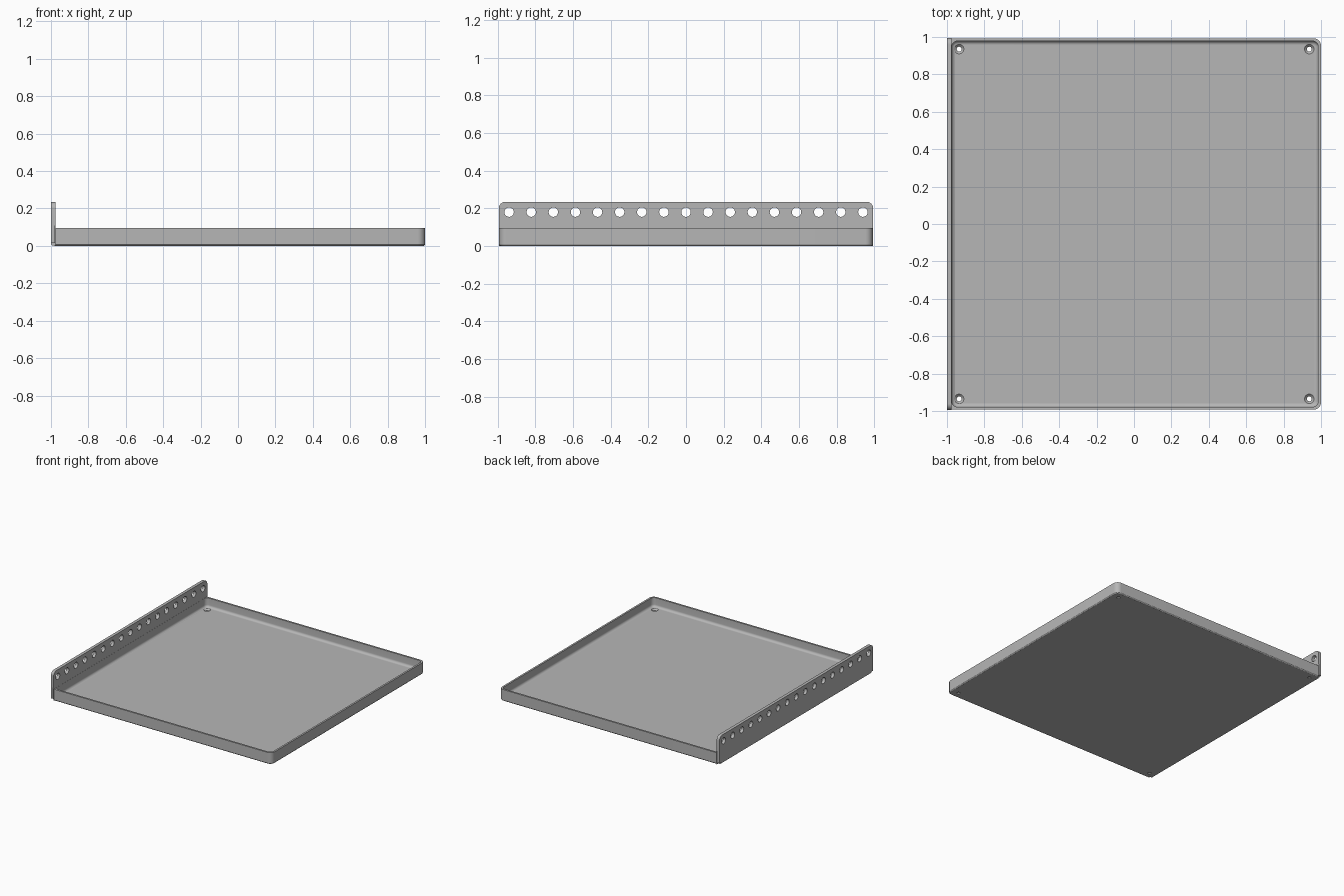
import bpy, bmesh
from math import sin, cos, pi, radians
from mathutils import Matrix, Vector

cube = bpy.data.objects.get("Cube")
if cube:
    bpy.data.objects.remove(cube)

steel = bpy.data.materials.new("grey steel")
steel.use_nodes = True
steel.diffuse_color = (0.47, 0.47, 0.47, 1)
steel.node_tree.nodes["Principled BSDF"].inputs["Base Color"].default_value = steel.diffuse_color


def rounded(u0, u1, v, r_low, r_high, inset=0.0, segs=8):
    """Rectangle outline with separate corner radii at its low and high u ends."""
    u0, u1, v = u0 + inset, u1 - inset, v - inset
    points = []
    for u, s, t, r, start in ((u1, 1, 1, r_high, 0), (u0, -1, 1, r_low, 1),
                              (u0, -1, -1, r_low, 2), (u1, 1, -1, r_high, 3)):
        if r == 0:
            points.append((u, t * v))
            continue
        r = max(r - inset, 0.002)
        for i in range(segs + 1):
            a = (start + i / segs) * pi / 2
            points.append((u - s * r + r * cos(a), t * (v - r) + r * sin(a)))
    return points


def loft(name, rings, along_x=False):
    """Closed solid through (outline, level) rings, stacked on z or on x."""
    bm = bmesh.new()
    loops = [[bm.verts.new((h, v, u) if along_x else (u, v, h)) for u, v in outline]
             for outline, h in rings]
    for a, b in zip(loops, loops[1:]):
        for i in range(len(a)):
            j = (i + 1) % len(a)
            bm.faces.new((a[i], a[j], b[j], b[i]))
    bm.faces.new(loops[0][::-1])
    bm.faces.new(loops[-1])
    return finish(name, bm)


def finish(name, bm):
    bmesh.ops.recalc_face_normals(bm, faces=bm.faces)
    mesh = bpy.data.meshes.new(name)
    bm.to_mesh(mesh)
    bm.free()
    mesh.materials.append(steel)
    obj = bpy.data.objects.new(name, mesh)
    bpy.context.collection.objects.link(obj)
    return obj


def combine(target, other, operation):
    """Apply a boolean and drop the helper object."""
    mod = target.modifiers.new("boolean", "BOOLEAN")
    mod.operation, mod.solver, mod.object = operation, "EXACT", other
    bpy.context.view_layer.objects.active = target
    bpy.ops.object.modifier_apply(modifier=mod.name)
    bpy.data.objects.remove(other)


# Outer body of the tray, with a small bend radius under the rim
def body(inset):
    return rounded(-0.99, 1.0, 0.993, 0, 0.04, inset)


tray = loft("tray", [(body(0.008), 0), (body(0.003), 0.003), (body(0), 0.008), (body(0), 0.095)])

# Tall mounting flange along the right-hand edge, rounded at its top corners
plate = rounded(0.001, 0.235, 0.995, 0, 0.035)
flange = loft("flange", [(plate, -1.0), (plate, -0.975)], along_x=True)
bm = bmesh.new()
bm.from_mesh(flange.data)
bend = [e for e in bm.edges if all(v.co.x < -0.99 and v.co.z < 0.002 for v in e.verts)]
bmesh.ops.bevel(bm, geom=bend, offset=0.012, segments=5, profile=0.5, affect="EDGES")
bm.to_mesh(flange.data)
bm.free()
combine(tray, flange, "UNION")

# Hollow with a filleted floor
fillet, floor = 0.02, 0.02
rings = []
for i in range(7):
    a = i / 6 * pi / 2
    outline = rounded(-0.974, 0.985, 0.978, 0.03, 0.03, fillet * (1 - sin(a)))
    rings.append((outline, floor + fillet * (1 - cos(a))))
rings.append((rings[-1][0], 0.3))
combine(tray, loft("hollow_cutter", rings), "DIFFERENCE")

# Row of flange holes, countersunk floor holes and corner relief notches
bm = bmesh.new()


def cone(r1, r2, depth, matrix):
    bmesh.ops.create_cone(bm, cap_ends=True, segments=24, radius1=r1, radius2=r2,
                          depth=depth, matrix=matrix)


for i in range(17):
    place = Matrix.Translation((-0.99, -0.94 + i * 0.1175, 0.18))
    cone(0.025, 0.025, 0.08, place @ Matrix.Rotation(pi / 2, 4, "Y"))
combine(tray, finish("flange_hole_cutter", bm), "DIFFERENCE")

for radii, depth, z in (((0.013, 0.013), 0.1, 0.0), ((0.011, 0.027), 0.016, 0.0135)):
    bm = bmesh.new()
    for x in (-0.935, 0.937):
        for y in (-0.935, 0.935):
            cone(*radii, depth, Matrix.Translation((x, y, z)))
    combine(tray, finish("floor_hole_cutter", bm), "DIFFERENCE")

for center, size in (((-0.99, 0.99, 0.0), (0.03, 0.03, 0.03)),
                     ((-0.977, 0.993, 0.06), (0.004, 0.02, 0.1))):
    bm = bmesh.new()
    for side in (-1, 1):
        spot = Vector((center[0], center[1] * side, center[2]))
        bmesh.ops.create_cube(bm, size=1, matrix=Matrix.LocRotScale(spot, None, Vector(size)))
    combine(tray, finish("relief_cutter", bm), "DIFFERENCE")

# Smooth bends, sharp sheet edges
bpy.ops.object.select_all(action="DESELECT")
tray.select_set(True)
bpy.context.view_layer.objects.active = tray
bpy.ops.object.shade_smooth_by_angle(angle=radians(30))
